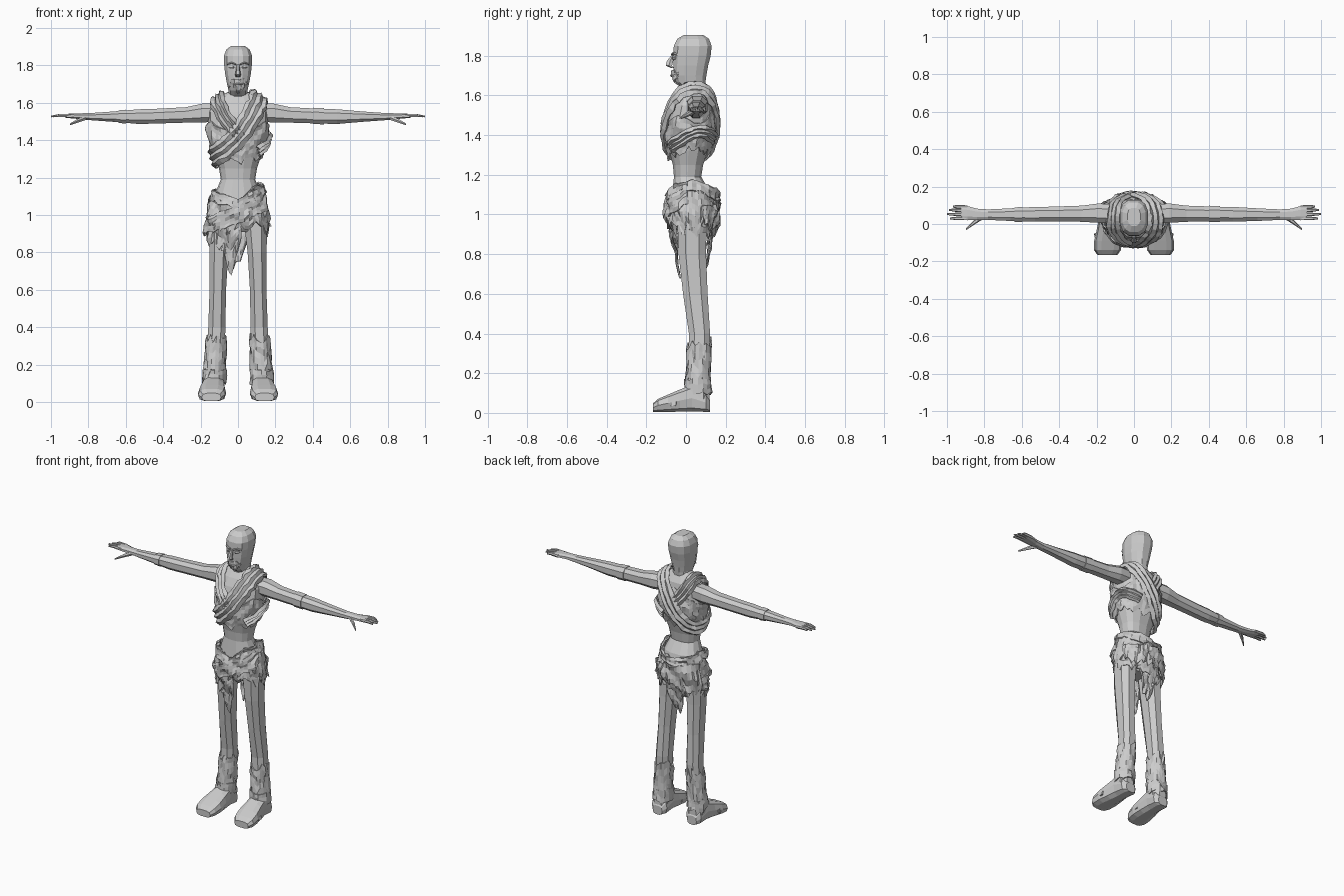
import bpy, bmesh, math, random
from mathutils import Vector
from mathutils.bvhtree import BVHTree

random.seed(4)


def lerp(table, t):
    """Interpolate rows (key, v1, v2, ...) sorted by key."""
    if t <= table[0][0]:
        return table[0][1:]
    for a, b in zip(table, table[1:]):
        if t <= b[0]:
            k = (t - a[0]) / (b[0] - a[0])
            return tuple(p + (q - p) * k for p, q in zip(a[1:], b[1:]))
    return table[-1][1:]


def finish(name, bm, thick=0.0):
    bmesh.ops.recalc_face_normals(bm, faces=bm.faces)
    me = bpy.data.meshes.new(name)
    bm.to_mesh(me)
    bm.free()
    ob = bpy.data.objects.new(name, me)
    bpy.context.collection.objects.link(ob)
    if thick:
        m = ob.modifiers.new("thickness", "SOLIDIFY")
        m.thickness = thick
        m.offset = 0
    return ob


def loft(name, rings, u, v, n=8, p=2.4):
    """Capped tube through rings (centre, radius u, radius v)."""
    bm = bmesh.new()
    u, v = Vector(u), Vector(v)
    loops = []
    for c, ru, rv in rings:
        loop = []
        for i in range(n):
            a = math.tau * (i + 0.5) / n
            e = lambda w: math.copysign(abs(w) ** (2 / p), w)
            loop.append(bm.verts.new(Vector(c) + u * ru * e(math.sin(a)) - v * rv * e(math.cos(a))))
        loops.append(loop)
    for A, B in zip(loops, loops[1:]):
        for i in range(n):
            j = (i + 1) % n
            bm.faces.new((A[i], A[j], B[j], B[i]))
    bm.faces.new(loops[0])
    bm.faces.new(loops[-1])
    return finish(name, bm)


def column(name, prof, n=10, p=2.4):
    return loft(name, [((cx, cy, z), rx, ry) for z, cx, cy, rx, ry in prof], (1, 0, 0), (0, 1, 0), n, p)


def wrap(name, prof, top, bot, off=0.01, fold=0.008, rag=0.03, n=40, rows=6, a0=-180, a1=180, toprag=0.006):
    """Ragged cloth around a column; top and bot are tables of angle (0 = front, 90 = +x) to height."""
    bm = bmesh.new()
    full = a1 - a0 == 360
    cols = []
    for i in range(n if full else n + 1):
        a = a0 + (a1 - a0) * i / n
        zt = lerp(top, a)[0] + random.uniform(-toprag, toprag)
        zb = lerp(bot, a)[0] + random.uniform(-rag, rag)
        r = math.radians(a)
        col = []
        for k in range(rows + 1):
            z = zt + (zb - zt) * k / rows
            cx, cy, rx, ry = lerp(prof, z)
            o = off + fold * (0.6 * math.sin(5 * r + z * 45) + random.uniform(-0.6, 0.6))
            col.append(bm.verts.new((cx + (rx + o) * math.sin(r), cy - (ry + o) * math.cos(r), z)))
        cols.append(col)
    for i in range(n):
        A, B = cols[i], cols[(i + 1) % len(cols)]
        for k in range(rows):
            bm.faces.new((A[k], B[k], B[k + 1], A[k + 1]))
    return finish(name, bm, 0.008)


def sash(name, path, width, body, off=0.022, closed=False, steps=5, across=6):
    """Folded band laid on the body along a path."""
    P = [Vector(q) for q in path]
    m = len(P)
    pts = []
    for i in range(m if closed else m - 1):
        q = [P[(i + d) % m] if closed else P[min(max(i + d, 0), m - 1)] for d in (-1, 0, 1, 2)]
        for s in range(steps):
            t = s / steps
            pts.append(0.5 * (2 * q[1] + (q[2] - q[0]) * t + (2 * q[0] - 5 * q[1] + 4 * q[2] - q[3]) * t * t
                              + (3 * q[1] - q[0] - 3 * q[2] + q[3]) * t ** 3))
    bm = bmesh.new()
    rows = []
    for i, c in enumerate(pts):
        nxt = pts[(i + 1) % len(pts)] if closed or i + 1 < len(pts) else c * 2 - pts[i - 1]
        loc, nor, _, _ = body.find_nearest(c)
        side = (nxt - c).cross(nor).normalized()
        row = []
        for k in range(across + 1):
            w = (k / across - 0.5) * width * random.uniform(0.85, 1.1)
            loc, nn, _, _ = body.find_nearest(c + side * w)
            h = off + (0.009 if k % 2 else -0.004) + random.uniform(-0.003, 0.003)
            row.append(bm.verts.new(loc + (nor + nn).normalized() * h))
        rows.append(row)
    for i in range(len(rows) if closed else len(rows) - 1):
        A, B = rows[i], rows[(i + 1) % len(rows)]
        for k in range(across):
            bm.faces.new((A[k], A[k + 1], B[k + 1], B[k]))
    return finish(name, bm, 0.01)


# Torso, waist and pelvis: (z, cx, cy, rx, ry)
BODY = [(0.91, 0, 0.03, 0.07, 0.06), (0.97, 0, 0.03, 0.14, 0.10), (1.04, 0, 0.03, 0.145, 0.11),
        (1.12, 0, 0.025, 0.12, 0.095), (1.19, 0, 0.008, 0.092, 0.070), (1.25, 0, 0.01, 0.102, 0.078),
        (1.32, 0, 0.012, 0.125, 0.098), (1.40, 0, 0.02, 0.145, 0.118), (1.48, 0, 0.025, 0.16, 0.118),
        (1.55, 0, 0.03, 0.16, 0.10), (1.60, 0, 0.038, 0.14, 0.082), (1.635, 0, 0.04, 0.095, 0.058),
        (1.66, 0, 0.04, 0.05, 0.045)]
torso = column("torso", BODY, 14)
tb = BVHTree.FromPolygons([v.co.copy() for v in torso.data.vertices], [list(p.vertices) for p in torso.data.polygons])

# Head and neck
HEAD = [(1.58, 0, 0.04, 0.06, 0.055), (1.64, 0, 0.038, 0.054, 0.058), (1.665, 0, 0.025, 0.052, 0.075),
        (1.70, 0, 0.02, 0.060, 0.085), (1.75, 0, 0.024, 0.070, 0.090), (1.80, 0, 0.03, 0.076, 0.097),
        (1.85, 0, 0.034, 0.078, 0.098), (1.885, 0, 0.036, 0.064, 0.082), (1.905, 0, 0.038, 0.036, 0.05)]
column("head", HEAD, 12, 2.5)
loft("nose", [((0, -0.062, 1.805), 0.008, 0.01), ((0, -0.08, 1.775), 0.011, 0.018),
              ((0, -0.086, 1.75), 0.016, 0.018), ((0, -0.068, 1.738), 0.012, 0.008)], (1, 0, 0), (0, 1, 0), 6)
wrap("beard", HEAD, [(-48, 1.715), (-20, 1.728), (0, 1.722), (20, 1.728), (48, 1.715)],
     [(-48, 1.69), (0, 1.655), (48, 1.69)], 0.004, 0.006, 0.01, 14, 4, -48, 48)
loft("mouth", [((x, -0.072 + abs(x) * 0.3, 1.70), 0.008, w) for x, w in ((-0.026, 0.002), (0, 0.007), (0.026, 0.002))],
     (0, 1, 0), (0, 0, 1), 6)
for s in (-1, 1):
    loft("eye", [((s * x, y, 1.79), r, r * 0.8) for x, y, r in
                 ((0.018, -0.058, 0.004), (0.028, -0.061, 0.012), (0.04, -0.055, 0.012), (0.052, -0.045, 0.004))],
         (0, 1, 0), (0, 0, 1), 6)
    loft("brow", [((s * x, y, z), 0.012, 0.005) for x, y, z in
                  ((0.012, -0.064, 1.806), (0.035, -0.06, 1.814), (0.058, -0.038, 1.806))], (0, 1, 0), (0, 0, 1), 6)

# Arms, hands, legs, feet on both sides
ARM = [(0.09, 1.55, 0.052, 0.052, 0.055), (0.19, 1.545, 0.058, 0.054, 0.055), (0.28, 1.535, 0.055, 0.044, 0.046),
       (0.45, 1.528, 0.053, 0.042, 0.042), (0.53, 1.526, 0.052, 0.042, 0.042), (0.66, 1.526, 0.05, 0.030, 0.036),
       (0.78, 1.526, 0.05, 0.021, 0.030), (0.84, 1.528, 0.052, 0.017, 0.032), (0.89, 1.53, 0.058, 0.014, 0.040),
       (0.925, 1.53, 0.06, 0.010, 0.040)]
LEG = [(0.07, 0.13, 0.06, 0.058, 0.062), (0.13, 0.128, 0.06, 0.056, 0.060), (0.22, 0.122, 0.063, 0.052, 0.055),
       (0.40, 0.113, 0.068, 0.049, 0.057), (0.60, 0.108, 0.047, 0.047, 0.066), (0.80, 0.102, 0.032, 0.054, 0.074),
       (0.95, 0.095, 0.03, 0.066, 0.078), (1.02, 0.09, 0.03, 0.06, 0.075)]
FOOT = [(0.122, 0.128, 0.035, 0.03), (0.10, 0.128, 0.056, 0.048), (0.03, 0.13, 0.058, 0.070),
        (-0.03, 0.133, 0.066, 0.058), (-0.09, 0.138, 0.075, 0.045), (-0.14, 0.142, 0.072, 0.034),
        (-0.167, 0.142, 0.052, 0.022)]
for s, side in ((-1, "right"), (1, "left")):
    loft(side + "_arm", [((s * x, y, z), ry, rz) for x, z, y, rz, ry in ARM], (0, 1, 0), (0, 0, 1), 8)
    for y0, y1, tip in ((0.09, 0.094, 0.968), (0.071, 0.076, 0.99), (0.05, 0.053, 1.0), (0.03, 0.03, 0.985)):
        loft(side + "_finger", [((s * 0.89, y0, 1.53), 0.010, 0.010), ((s * 0.95, (y0 + y1) / 2, 1.533), 0.009, 0.009),
                                ((s * tip, y1, 1.527), 0.005, 0.005)], (0, 1, 0), (0, 0, 1), 6)
    loft(side + "_thumb", [((s * 0.81, 0.04, 1.522), 0.016, 0.014), ((s * 0.855, 0.008, 1.505), 0.012, 0.012),
                           ((s * 0.898, -0.028, 1.485), 0.005, 0.005)], (0, 1, 0), (0, 0, 1), 6)
    leg = [(z, s * x, y, rx, ry) for z, x, y, rx, ry in LEG]
    column(side + "_leg", leg, 8)
    wrap(side + "_leg_rags", leg, [(0, 0.35)], [(0, 0.15)], 0.002, 0.006, 0.03, 20, 5, toprag=0.035)
    wrap(side + "_ankle_cuff", leg, [(0, 0.17)], [(0, 0.10)], 0.004, 0.006, 0.012, 16, 3)
    loft(side + "_foot", [((s * x, y, 0.004 + h), rx, h) for y, x, rx, h in FOOT], (1, 0, 0), (0, 0, 1), 10, 3)
    wrap(side + "_sandal_strap", [(0, s * 0.138, -0.03, 0.07, 0.124), (0.1, s * 0.138, -0.03, 0.06, 0.09)],
         [(0, 0.055)], [(0, 0.035)], 0.003, 0.004, 0.004, 14, 2, -80, 80)

# Arm ties
for name, x0, x1 in (("left_arm_tie", 0.40, 0.46), ("right_arm_tie", -0.64, -0.60)):
    rings = []
    for x in (x0, (x0 + x1) / 2, x1):
        z, y, rz, ry = lerp(ARM, abs(x))
        rings.append(((x, y, z), ry + 0.004, rz + 0.004))
    loft(name, rings, (0, 1, 0), (0, 0, 1), 8)

# Chest wrap and crossing sashes
wrap("chest_wrap", BODY, [(-180, 1.57), (-110, 1.47), (-60, 1.50), (0, 1.42), (60, 1.50), (110, 1.45), (180, 1.57)],
     [(-180, 1.31), (-90, 1.34), (-45, 1.31), (0, 1.28), (50, 1.31), (90, 1.33), (180, 1.31)],
     0.009, 0.009, 0.022, 44, 7)
sash("left_shoulder_sash", [(-0.09, 0.11, 1.33), (0, 0.15, 1.45), (0.08, 0.11, 1.59), (0.115, 0.045, 1.64),
                            (0.09, -0.05, 1.57), (0.03, -0.1, 1.46), (-0.06, -0.09, 1.36), (-0.13, 0, 1.31)],
     0.11, tb, 0.02, True)
sash("right_shoulder_sash", [(-0.02, 0.14, 1.48), (-0.08, 0.12, 1.57), (-0.105, 0.045, 1.63), (-0.095, -0.04, 1.57),
                             (-0.04, -0.09, 1.48), (0.03, -0.1, 1.40)], 0.075, tb, 0.013)
sash("side_fold", [(0.10, -0.07, 1.34), (0.16, 0.01, 1.40), (0.14, 0.08, 1.42), (0.05, 0.14, 1.38)], 0.06, tb, 0.022)

# Loincloth with rolled waist, diagonal drape and hanging tails
HIP = [(0.66, -0.005, 0.03, 0.13, 0.06), (0.80, -0.005, 0.03, 0.15, 0.075), (0.90, 0, 0.03, 0.155, 0.10),
       (1.00, 0, 0.03, 0.155, 0.118), (1.10, 0, 0.03, 0.135, 0.115), (1.18, 0, 0.03, 0.108, 0.108)]
TOP = [(-180, 1.11), (-90, 1.14), (-45, 1.12), (0, 1.08), (40, 1.15), (90, 1.175), (180, 1.11)]
wrap("loincloth", HIP, TOP,
     [(-180, 0.86), (-130, 0.88), (-90, 0.85), (-30, 0.84), (-5, 0.92), (30, 0.95), (90, 0.91), (150, 0.90), (180, 0.86)],
     0.008, 0.012, 0.03, 52, 9)
wrap("waist_roll", HIP, TOP, [(a, z - 0.05) for a, z in TOP], 0.016, 0.012, 0.012, 36, 3)
wrap("diagonal_drape", HIP, [(-110, 0.98), (-50, 1.0), (20, 1.07), (80, 1.15)],
     [(-110, 0.89), (-50, 0.91), (20, 0.98), (80, 1.05)], 0.018, 0.012, 0.012, 22, 5, -110, 80)
wrap("front_tail", HIP, [(0, 0.95)], [(-30, 0.82), (-18, 0.69), (-8, 0.70), (5, 0.86)],
     0.006, 0.008, 0.02, 8, 8, -32, 6)
wrap("back_tail", HIP, [(0, 1.0)], [(160, 0.88), (176, 0.75), (188, 0.72), (205, 0.86)],
     0.006, 0.01, 0.025, 10, 8, 158, 208)
wrap("back_fringe", HIP, [(110, 1.04), (250, 1.08)], [(110, 0.96), (180, 0.93), (250, 0.88)],
     0.02, 0.012, 0.03, 26, 4, 110, 250)
